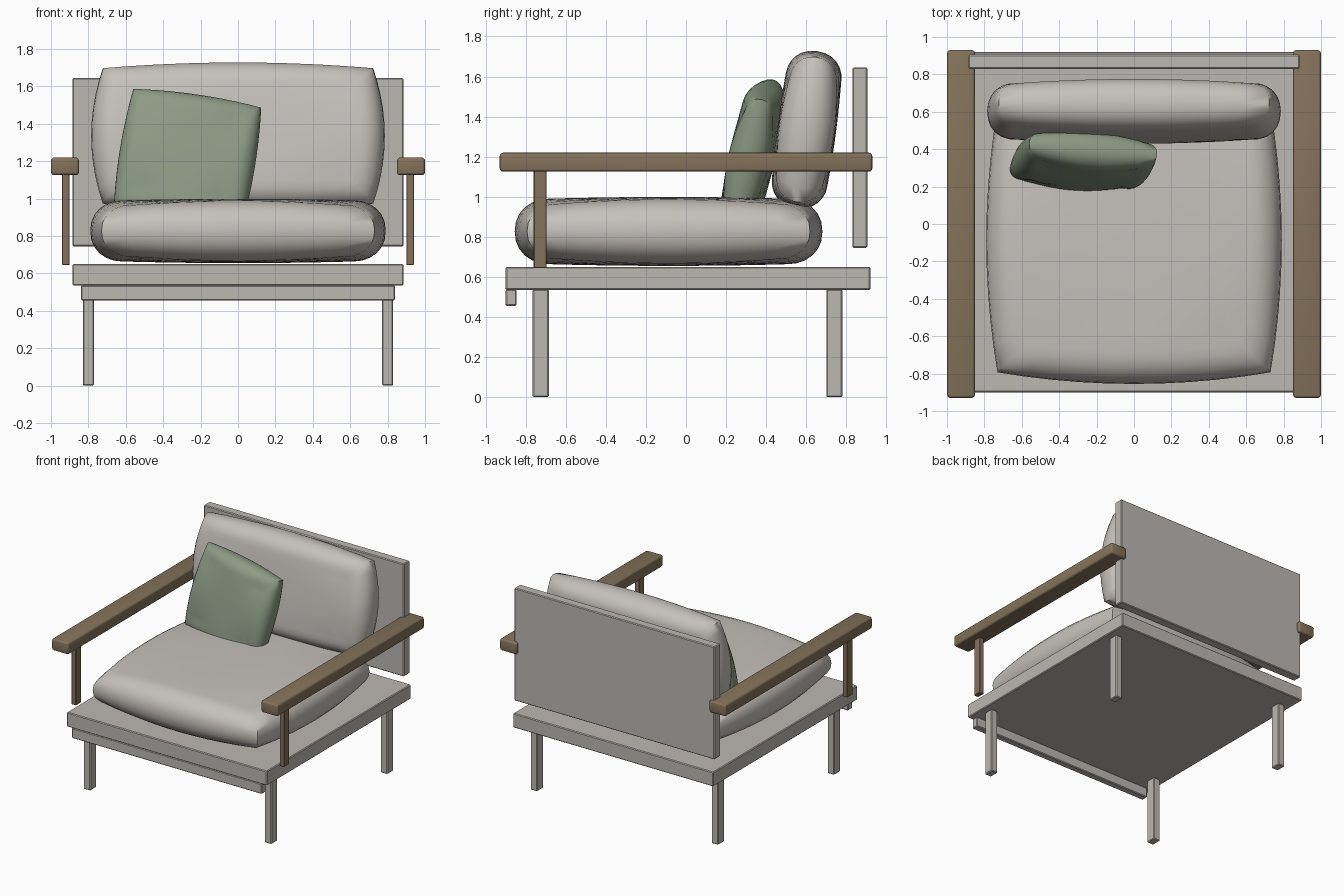
import bpy, bmesh, math
from mathutils import Matrix, Vector

if "Cube" in bpy.data.objects:
    bpy.data.objects.remove(bpy.data.objects["Cube"], do_unlink=True)


def material(name, rgb):
    mat = bpy.data.materials.new(name)
    mat.use_nodes = True
    mat.diffuse_color = (*rgb, 1)
    bsdf = mat.node_tree.nodes["Principled BSDF"]
    bsdf.inputs["Base Color"].default_value = (*rgb, 1)
    bsdf.inputs["Roughness"].default_value = 0.8
    return mat


FRAME = material("warm grey frame", (0.50, 0.48, 0.45))
FABRIC = material("light grey fabric", (0.56, 0.535, 0.50))
WOOD = material("brown wood", (0.235, 0.17, 0.105))
GREEN = material("sage green fabric", (0.265, 0.325, 0.23))


def add_object(name, bm, mat, angle):
    mesh = bpy.data.meshes.new(name)
    bmesh.ops.recalc_face_normals(bm, faces=bm.faces)
    bm.to_mesh(mesh)
    bm.free()
    mesh.materials.append(mat)
    obj = bpy.data.objects.new(name, mesh)
    bpy.context.collection.objects.link(obj)
    bpy.ops.object.select_all(action="DESELECT")
    obj.select_set(True)
    bpy.context.view_layer.objects.active = obj
    bpy.ops.object.shade_smooth_by_angle(angle=math.radians(angle))
    return obj


def box(name, low, high, mat, bevel=0.006, segments=1):
    """Box between two corners with softened edges."""
    low, high = Vector(low), Vector(high)
    bm = bmesh.new()
    bmesh.ops.create_cube(bm, size=1)
    bmesh.ops.scale(bm, vec=high - low, verts=bm.verts)
    bmesh.ops.translate(bm, vec=(low + high) / 2, verts=bm.verts)
    bmesh.ops.bevel(bm, geom=bm.edges[:], offset=bevel, segments=segments,
                    profile=0.5, affect="EDGES")
    return add_object(name, bm, mat, 25)


def pair(name, low, high, mat, **options):
    """The same box on the left (+x) and mirrored on the right."""
    box("left_" + name, low, high, mat, **options)
    box("right_" + name, (-high[0], *low[1:]), (-low[0], *high[1:]), mat, **options)


def cushion(name, half, radius, bow, corner_thin, matrix, mat, n=10, steps=6):
    """Stuffed cushion: bowed square rings following a rounded edge profile."""
    hx, hy, ht = half
    side = [2 * i / n - 1 for i in range(n)]
    square = ([(t, -1) for t in side] + [(1, t) for t in side]
              + [(-t, 1) for t in side] + [(-1, -t) for t in side])
    # Profile entries: inset from the edge, remaining fraction, height
    angles = [math.pi / 2 * i / steps for i in range(steps + 1)]
    upper = [(radius * (1 - math.cos(a)), 1, 0.95 * math.sin(a) ** 0.9) for a in angles]
    upper += [(radius, f, 1 - 0.05 * f * f) for f in (0.8, 0.6, 0.4, 0.2)]
    profile = [(d, f, -z) for d, f, z in reversed(upper[1:])] + upper

    bm = bmesh.new()
    rings = []
    for inset, f, z in profile:
        ring = []
        for u, v in square:
            x = (hx - inset) * u * f * (1 - bow[0] / hx * (v * f) ** 2)
            y = (hy - inset) * v * f * (1 - bow[1] / hy * (u * f) ** 2)
            thin = 1 - corner_thin * (u * v * f * f) ** 2
            ring.append(bm.verts.new((x, y, ht * z * thin)))
        rings.append(ring)
    count = len(square)
    for a, b in zip(rings, rings[1:]):
        for i in range(count):
            j = (i + 1) % count
            bm.faces.new((a[i], a[j], b[j], b[i]))
    for ring, z in ((rings[0], -ht), (rings[-1], ht)):
        centre = bm.verts.new((0, 0, z))
        for i in range(count):
            bm.faces.new((ring[i], ring[(i + 1) % count], centre))
    bmesh.ops.transform(bm, matrix=matrix, verts=bm.verts)
    return add_object(name, bm, mat, 60)


def turn(degrees, axis):
    return Matrix.Rotation(math.radians(degrees), 4, axis)


# Frame: platform, front rail, back panel and legs
box("seat_platform", (-0.885, -0.90, 0.535), (0.885, 0.92, 0.65), FRAME)
box("front_rail", (-0.84, -0.90, 0.455), (0.84, -0.845, 0.537), FRAME)
box("back_panel", (-0.885, 0.83, 0.745), (0.885, 0.905, 1.645), FRAME)
pair("front_leg", (0.77, -0.765, 0), (0.83, -0.685, 0.537), FRAME)
pair("back_leg", (0.77, 0.70, 0), (0.83, 0.78, 0.537), FRAME)

# Wooden arms with their front posts
pair("armrest", (0.85, -0.93, 1.125), (1.0, 0.93, 1.22), WOOD, bevel=0.018, segments=3)
pair("arm_post", (0.90, -0.76, 0.645), (0.94, -0.695, 1.13), WOOD, bevel=0.003)

# Upholstery
cushion("seat_cushion", (0.79, 0.768, 0.172), 0.17, (0.06, 0.062), 0.15,
        Matrix.Translation((0, -0.087, 0.827)), FABRIC)
cushion("back_cushion", (0.785, 0.395, 0.147), 0.13, (0.062, 0.03), 0.15,
        Matrix.Translation((0, 0.602, 1.335)) @ turn(82.5, "X"), FABRIC)
cushion("throw_pillow", (0.365, 0.345, 0.11), 0.10, (0.018, 0.018), 0.3,
        Matrix.Translation((-0.27, 0.335, 1.22)) @ turn(-3, "Z")
        @ turn(77, "X") @ turn(-8.5, "Z"), GREEN)
